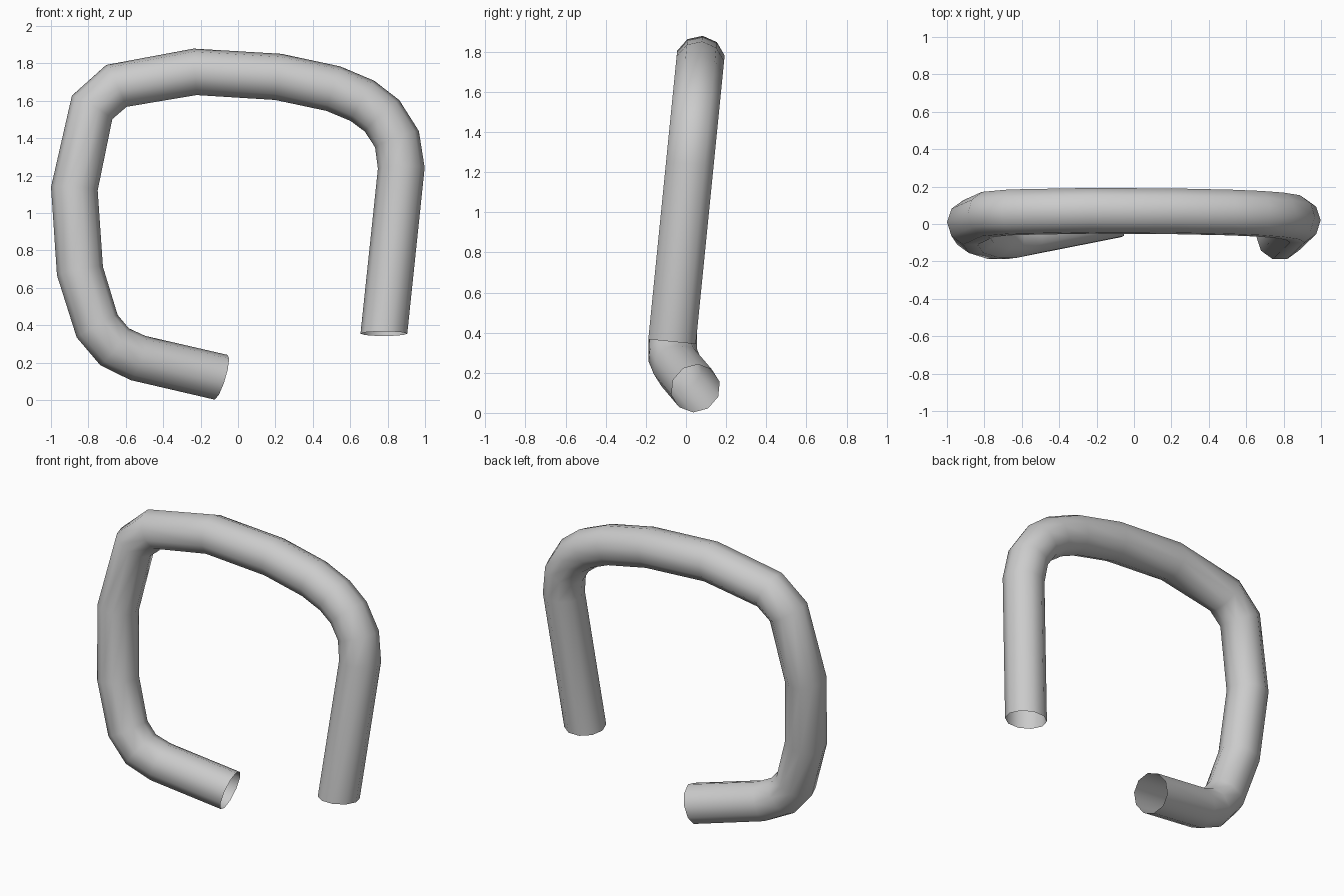
import bpy, bmesh, math
from mathutils import Vector

if "Cube" in bpy.data.objects:
    bpy.data.objects.remove(bpy.data.objects["Cube"])

SIDES = 10
RADIUS = 0.125

# Centre line as (x, z); the main loop lies in a plane leaning slightly back
loop = [(0.78, 0.355), (0.873, 1.24), (0.85, 1.395), (0.77, 1.52), (0.665, 1.60),
        (0.51, 1.665), (0.215, 1.728), (-0.23, 1.755), (-0.65, 1.68),
        (-0.78, 1.565), (-0.875, 1.13), (-0.845, 0.69), (-0.753, 0.395)]
path = [Vector((x, -0.105 + 0.1 * z, z)) for x, z in loop]
# Bottom arm swings back out of that plane
path += [Vector((-0.66, -0.065, 0.285)), Vector((-0.535, -0.04, 0.225)),
         Vector((-0.09, 0.048, 0.122))]


def direction(i):
    if i == 0:                                   # leg is cut off level
        return Vector((0, 0.1, 1)).normalized()
    if i == len(path) - 1:
        return Vector((0.95, 0.19, -0.29)).normalized()
    a = (path[i] - path[i - 1]).normalized()
    b = (path[i + 1] - path[i]).normalized()
    return (a + b).normalized()


# Open-ended tube swept along the path
bm = bmesh.new()
rings = []
for i, p in enumerate(path):
    t = direction(i)
    side = Vector((0, 1, -0.1))
    side = (side - t * side.dot(t)).normalized()
    out = side.cross(t)
    ring = []
    for k in range(SIDES):
        a = 2 * math.pi * k / SIDES
        ring.append(bm.verts.new(p + RADIUS * (math.cos(a) * out + math.sin(a) * side)))
    rings.append(ring)
for r, s in zip(rings, rings[1:]):
    for k in range(SIDES):
        n = (k + 1) % SIDES
        bm.faces.new((r[k], r[n], s[n], s[k])).smooth = True
# Make the faces point away from the centre line
bm.normal_update()
f = bm.faces[0] if bm.faces.ensure_lookup_table() is None else None
if f.normal.dot(f.calc_center_median() - (path[0] + path[1]) / 2) < 0:
    bmesh.ops.reverse_faces(bm, faces=bm.faces[:])

mesh = bpy.data.meshes.new("bent_tube")
bm.to_mesh(mesh)
bm.free()
tube = bpy.data.objects.new("bent_tube", mesh)
bpy.context.collection.objects.link(tube)
